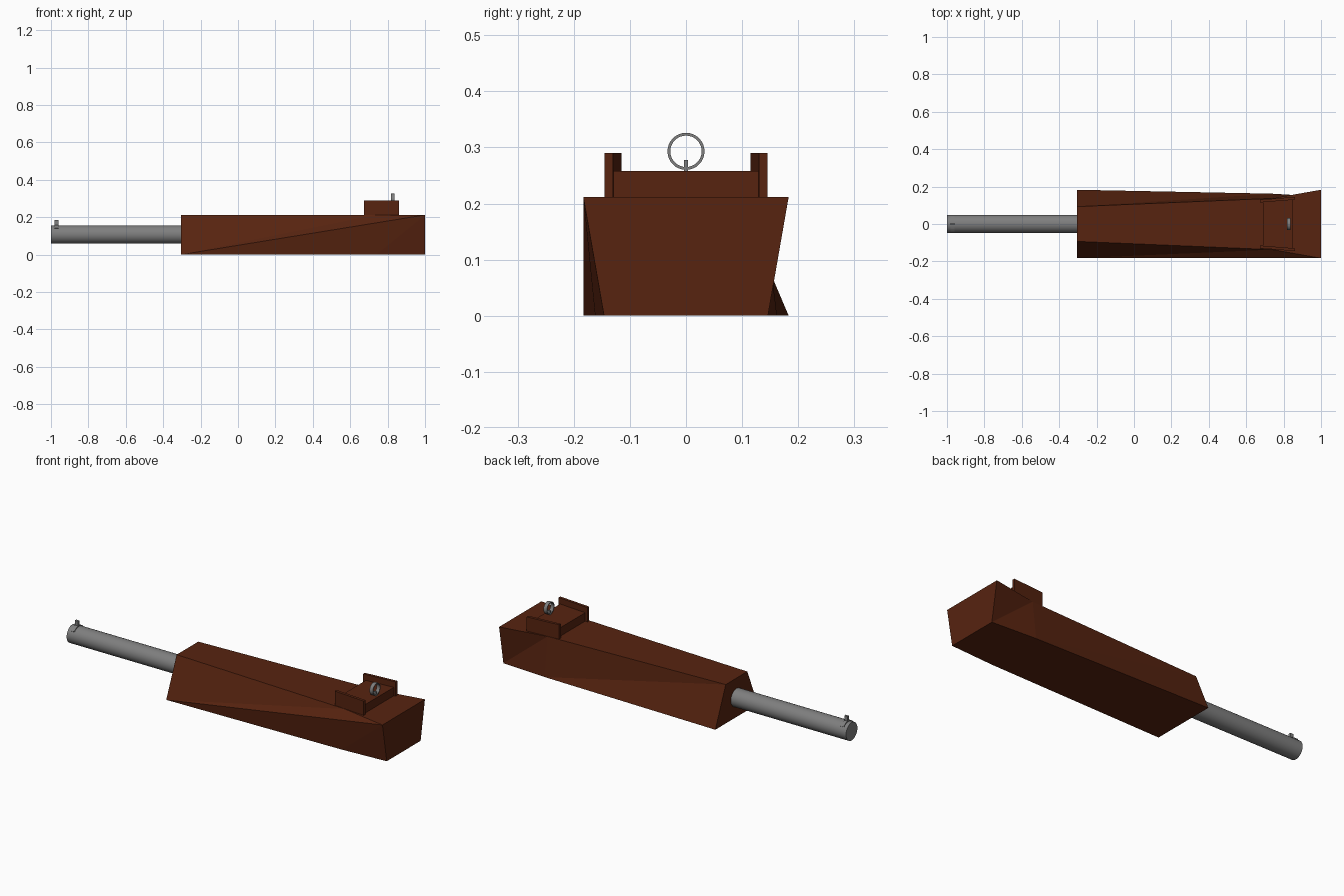
import bpy, bmesh, math
from mathutils import Matrix

if "Cube" in bpy.data.objects:
    bpy.data.objects.remove(bpy.data.objects["Cube"], do_unlink=True)


def material(name, color):
    m = bpy.data.materials.new(name)
    m.use_nodes = True
    m.diffuse_color = color
    m.node_tree.nodes["Principled BSDF"].inputs["Base Color"].default_value = color
    return m


wood = material("dark wood", (0.095, 0.017, 0.005, 1))
steel = material("grey steel", (0.21, 0.21, 0.21, 1))


def finish(name, bm, mat, smooth=False):
    bmesh.ops.recalc_face_normals(bm, faces=bm.faces)
    mesh = bpy.data.meshes.new(name)
    bm.to_mesh(mesh)
    bm.free()
    mesh.materials.append(mat)
    ob = bpy.data.objects.new(name, mesh)
    bpy.context.collection.objects.link(ob)
    if smooth:
        bpy.ops.object.select_all(action="DESELECT")
        ob.select_set(True)
        bpy.context.view_layer.objects.active = ob
        bpy.ops.object.shade_smooth_by_angle(angle=math.radians(40))
    return ob


def prism(name, outline, lo, hi, mat, axis="z"):
    """Extrude a flat outline along z, or a (y, z) outline along x."""
    bm = bmesh.new()
    place = (lambda a, b, c: (a, b, c)) if axis == "z" else (lambda a, b, c: (c, a, b))
    rings = [[bm.verts.new(place(a, b, c)) for a, b in outline] for c in (lo, hi)]
    n = len(outline)
    for ring in rings:
        bm.faces.new(ring)
    for i in range(n):
        j = (i + 1) % n
        bm.faces.new((rings[0][i], rings[0][j], rings[1][j], rings[1][i]))
    return finish(name, bm, mat)


# Stock: three sections, each x, bottom half width, top half width
bm = bmesh.new()
TOP = 0.212
sides = {}
for s in (-1, 1):
    for tag, (x, low, high) in zip("LMR", [(-0.305, 0.183, 0.093),
                                           (0.74, 0.162, 0.137),
                                           (1.0, 0.146, 0.183)]):
        sides[s, "b" + tag] = bm.verts.new((x, s * low, 0))
        sides[s, "t" + tag] = bm.verts.new((x, s * high, TOP))


def face(*keys):
    bm.faces.new([sides[k] for k in keys])


# Twisted flanks: one bulges, the other is hollow
flanks = {-1: ("bL bM tR", "bM bR tR", "bL tR tM", "bL tM tL"),
          1: ("tL bL bM", "tL bM tM", "bM bR tM", "tM bR tR")}
for s, tris in flanks.items():
    for tri in tris:
        face(*[(s, k) for k in tri.split()])
for level in "bt":
    for a, b in ("LM", "MR"):
        face((-1, level + a), (-1, level + b), (1, level + b), (1, level + a))
for end in "LR":
    face((-1, "b" + end), (1, "b" + end), (1, "t" + end), (-1, "t" + end))
finish("stock", bm, wood)

# Rear sight bed and its splayed side rails
prism("sight_bed", [(0.69, -0.117), (0.85, -0.131), (0.85, 0.131), (0.69, 0.117)],
      TOP - 0.005, 0.258, wood)
for s, label in ((-1, "right"), (1, "left")):
    prism(label + "_sight_rail", [(0.675, s * 0.115), (0.86, s * 0.130),
                                  (0.86, s * 0.145), (0.675, s * 0.130)],
          TOP - 0.005, 0.29, wood)


# Barrel
bm = bmesh.new()
bmesh.ops.create_cone(bm, cap_ends=True, segments=32, radius1=0.049, radius2=0.049,
                      depth=0.72,
                      matrix=Matrix.Translation((-0.64, 0, 0.107)) @ Matrix.Rotation(math.pi / 2, 4, "Y"))
finish("barrel", bm, steel, True)

# Rear aperture ring: rectangular section swept around x
bm = bmesh.new()
N = 32
loops = []
for i in range(N):
    a = 2 * math.pi * i / N
    loops.append([bm.verts.new((0.827 + dx, r * math.cos(a), 0.293 + r * math.sin(a)))
                  for dx, r in ((-0.01, 0.033), (0.01, 0.033), (0.01, 0.028), (-0.01, 0.028))])
for i in range(N):
    p, q = loops[i], loops[(i + 1) % N]
    for k in range(4):
        m = (k + 1) % 4
        bm.faces.new((p[k], p[m], q[m], q[k]))
finish("aperture_ring", bm, steel, True)


# Small posts, and the saddle band over the muzzle
def post(name, x, half_x, half_y, lo, hi):
    prism(name, [(x - half_x, -half_y), (x + half_x, -half_y),
                 (x + half_x, half_y), (x - half_x, half_y)], lo, hi, steel)


post("aperture_post", 0.827, 0.01, 0.004, 0.255, 0.278)
post("front_sight_post", -0.97, 0.01, 0.006, 0.15, 0.185)
arc = [math.radians(40 + 10 * i) for i in range(11)]
band = [(r * math.cos(a), 0.107 + r * math.sin(a))
        for r, run in ((0.053, arc), (0.046, arc[::-1])) for a in run]
prism("front_sight_band", band, -0.98, -0.96, steel, axis="x")
